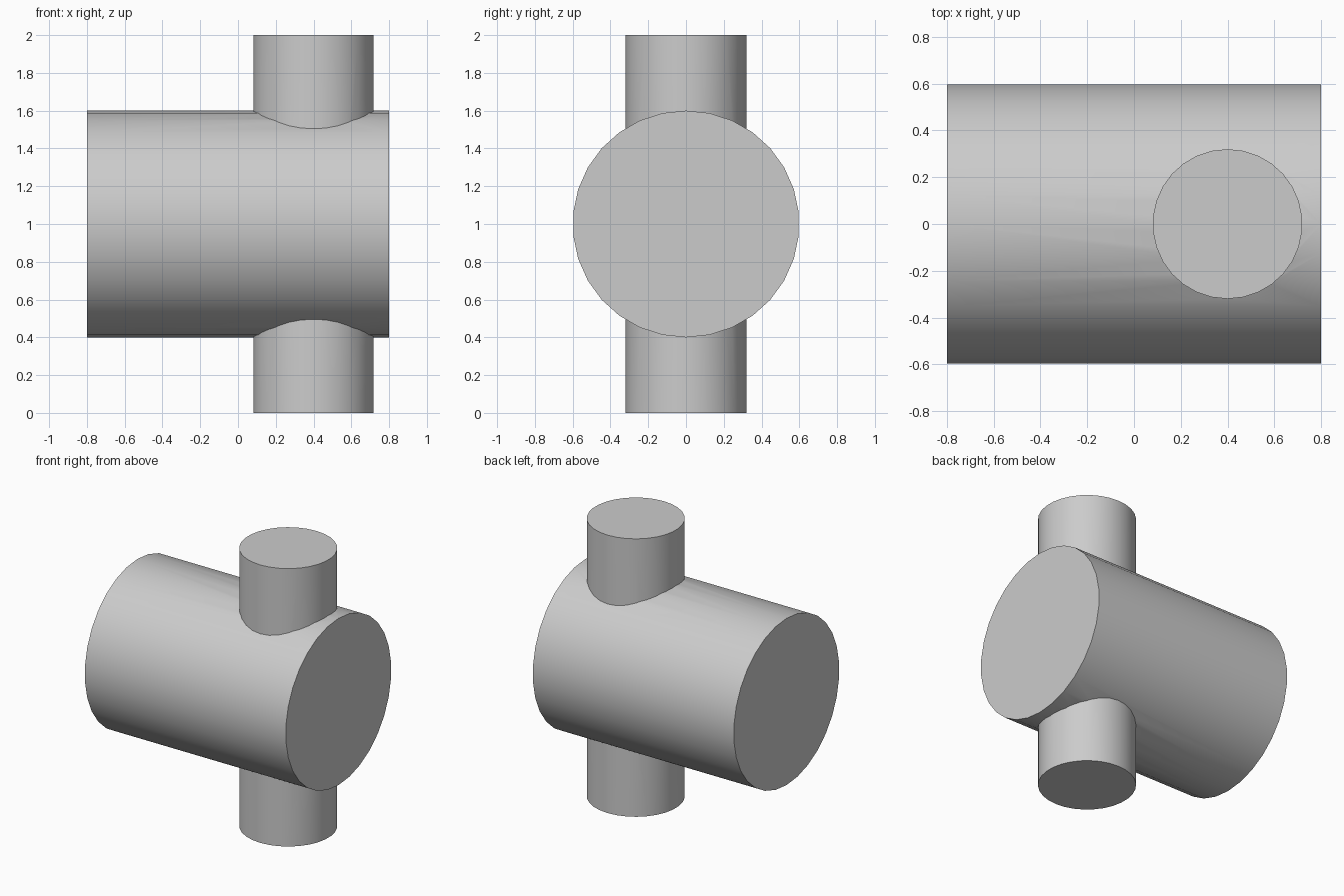
import bpy
import math

cube = bpy.data.objects.get("Cube")
if cube:
    bpy.data.objects.remove(cube, do_unlink=True)

# Single flat colour
grey = bpy.data.materials.new("light grey")
grey.use_nodes = True
colour = (0.6, 0.6, 0.6, 1)
grey.diffuse_color = colour
grey.node_tree.nodes["Principled BSDF"].inputs["Base Color"].default_value = colour


def cylinder(name, radius, length, location, rotation=(0, 0, 0)):
    bpy.ops.mesh.primitive_cylinder_add(vertices=30, radius=radius, depth=length,
                                        location=location, rotation=rotation)
    obj = bpy.context.object
    obj.name = name
    obj.data.materials.append(grey)
    bpy.ops.object.transform_apply(location=True, rotation=True, scale=True)
    return obj


# Vertical post passing through the barrel near one end
post = cylinder("vertical_post", 0.32, 2, (0.4, 0, 1))
# Horizontal barrel along x, with corners at its front and back
barrel = cylinder("barrel", 0.6, 1.6, (0, 0, 1), (math.pi / 2, 0, math.pi / 2))

# Join both into one solid
union = barrel.modifiers.new("join_post", 'BOOLEAN')
union.operation = 'UNION'
union.solver = 'EXACT'
union.object = post
bpy.ops.object.modifier_apply(modifier=union.name)
bpy.data.objects.remove(post, do_unlink=True)
barrel.name = "barrel_with_post"

# Smooth walls, crisp ends and seams
bpy.ops.object.shade_smooth_by_angle(angle=math.radians(30))
